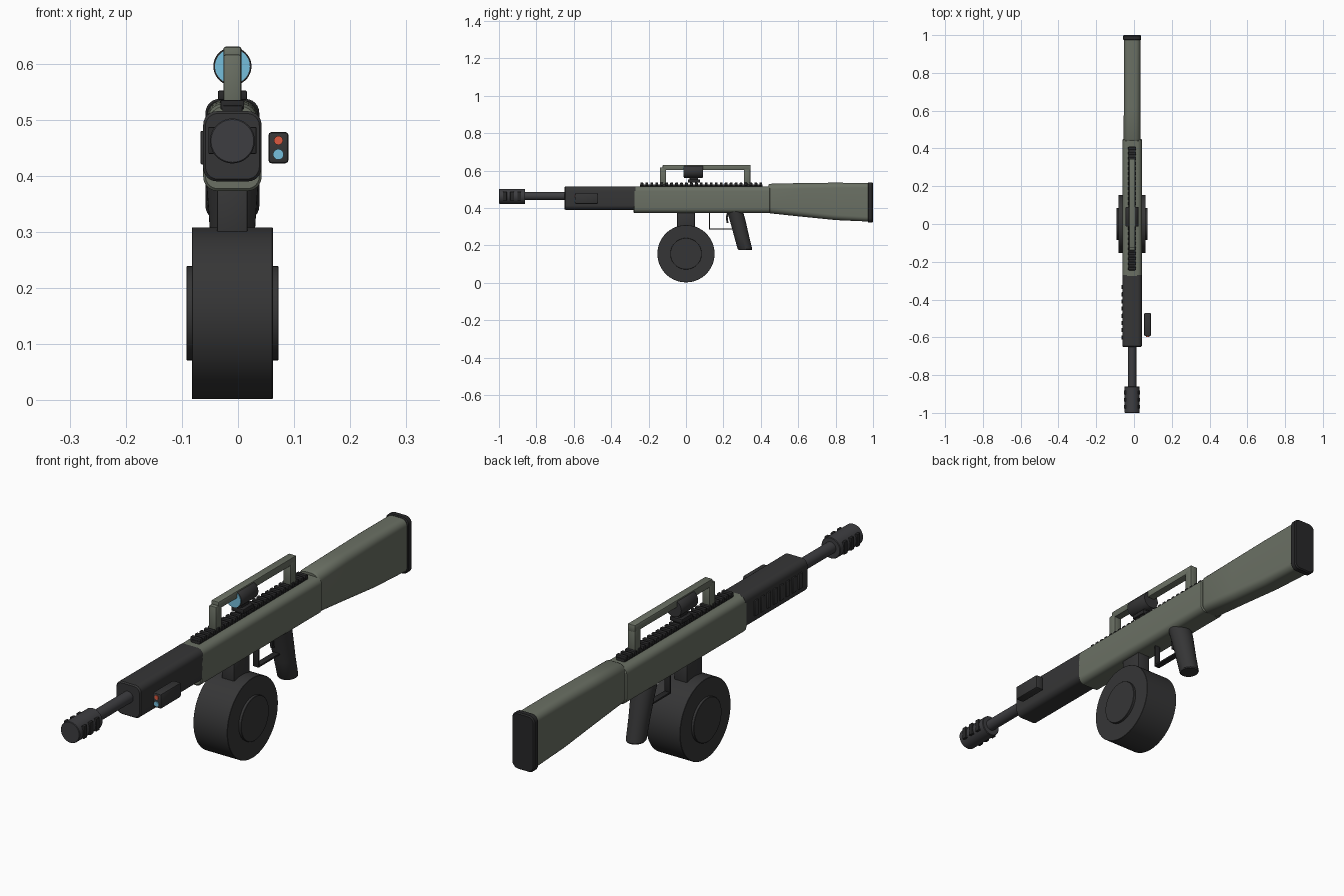
import bpy, bmesh, math
from mathutils import Vector

if "Cube" in bpy.data.objects:
    bpy.data.objects.remove(bpy.data.objects["Cube"])

CX = -0.01  # centre plane of the gun


def mat(name, rgb):
    m = bpy.data.materials.new(name)
    m.diffuse_color = (*rgb, 1)
    m.use_nodes = True
    m.node_tree.nodes["Principled BSDF"].inputs["Base Color"].default_value = m.diffuse_color
    return m


OLIVE = mat("olive", (0.145, 0.162, 0.127))
DARK = mat("dark", (0.036, 0.036, 0.037))
BLACK = mat("black", (0.021, 0.021, 0.022))
STEEL = mat("steel", (0.048, 0.048, 0.053))
BLUE = mat("blue_glass", (0.18, 0.52, 0.72))
RED = mat("red_glass", (0.72, 0.1, 0.05))


def finish(bm, name, material):
    bmesh.ops.recalc_face_normals(bm, faces=bm.faces)
    me = bpy.data.meshes.new(name)
    bm.to_mesh(me)
    bm.free()
    ob = bpy.data.objects.new(name, me)
    bpy.context.collection.objects.link(ob)
    me.materials.append(material)
    bpy.ops.object.select_all(action='DESELECT')
    ob.select_set(True)
    bpy.context.view_layer.objects.active = ob
    bpy.ops.object.shade_smooth_by_angle(angle=math.radians(35))
    return ob


def skin(name, rings, material):
    """Closed loft through rings with equal point counts."""
    bm = bmesh.new()
    loops = [[bm.verts.new(p) for p in r] for r in rings]
    n = len(loops[0])
    for a, b in zip(loops, loops[1:]):
        for i in range(n):
            bm.faces.new((a[i], a[(i + 1) % n], b[(i + 1) % n], b[i]))
    bm.faces.new(loops[0])
    bm.faces.new(loops[-1])
    return finish(bm, name, material)


def rounded(name, sections, material, x=CX, seg=6):
    """Sections along y: (y, z_low, z_high, half_width, corner_radius)."""
    rings = []
    for y, z0, z1, w, r in sections:
        ring = []
        for k, (sx, z) in enumerate(((1, z1 - r), (-1, z1 - r), (-1, z0 + r), (1, z0 + r))):
            for i in range(seg + 1):
                a = math.pi / 2 * (k + i / seg)
                ring.append((x + sx * (w - r) + r * math.cos(a), y, z + r * math.sin(a)))
        rings.append(ring)
    return skin(name, rings, material)


def round_part(name, profile, z, material, x=CX, axis='Y', n=48):
    """Turned part: profile of (position along axis, radius)."""
    rings = []
    for t, r in profile:
        ring = []
        for i in range(n):
            a = 2 * math.pi * i / n
            u, v = r * math.cos(a), r * math.sin(a)
            ring.append((x + u, t, z + v) if axis == 'Y' else (x + t, u, z + v))
        rings.append(ring)
    return skin(name, rings, material)


def box(name, x, y, z, material, bevel=0.003):
    """Box from (min, max) ranges."""
    bm = bmesh.new()
    bmesh.ops.create_cube(bm, size=1)
    for v in bm.verts:
        v.co = Vector([(lo + hi) / 2 + c * (hi - lo) for c, (lo, hi) in zip(v.co, (x, y, z))])
    if bevel:
        bmesh.ops.bevel(bm, geom=bm.edges[:], offset=bevel, segments=2, affect='EDGES', profile=0.5)
    return finish(bm, name, material)


# receiver, handguard, stock and butt pad
rounded("receiver", [(-0.28, 0.377, 0.511, 0.048, 0.022), (-0.276, 0.373, 0.515, 0.052, 0.025),
                     (0.446, 0.373, 0.515, 0.052, 0.025), (0.45, 0.377, 0.511, 0.048, 0.022)], OLIVE)
rounded("handguard", [(-0.65, 0.394, 0.511, 0.048, 0.022), (-0.645, 0.39, 0.515, 0.052, 0.024),
                      (-0.27, 0.39, 0.515, 0.052, 0.024)], DARK)
rounded("stock", [(0.44, 0.376, 0.524, 0.043, 0.03), (0.45, 0.371, 0.529, 0.045, 0.03),
                  (0.62, 0.353, 0.533, 0.044, 0.03), (0.8, 0.335, 0.535, 0.044, 0.028),
                  (0.978, 0.327, 0.533, 0.044, 0.025)], OLIVE)
rounded("butt_pad", [(0.973, 0.324, 0.534, 0.045, 0.025), (0.977, 0.321, 0.537, 0.048, 0.025),
                     (0.995, 0.321, 0.537, 0.048, 0.025), (1.0, 0.325, 0.533, 0.044, 0.022)], BLACK)

# barrel and muzzle brake with raised side vents
round_part("barrel", [(-0.88, 0.022), (-0.63, 0.022)], 0.464, STEEL)
round_part("muzzle_brake", [(-1.0, 0.038), (-0.998, 0.04), (-0.862, 0.04), (-0.86, 0.038)], 0.462, STEEL)
for s in (-1, 1):
    for i in range(3):
        y = -0.968 + i * 0.038
        xs = sorted((CX + s * 0.032, CX + s * 0.043))
        box("muzzle_vent", xs, (y - 0.01, y + 0.01), (0.439, 0.487), BLACK, 0.002)

# handguard ribs on the left side
for i in range(8):
    y = -0.60 + i * 0.038
    box("handguard_rib", (-0.067, -0.055), (y - 0.011, y + 0.011), (0.42, 0.48), DARK)

# aiming module beside the handguard
box("aiming_module", (0.054, 0.09), (-0.594, -0.47), (0.422, 0.478), DARK, 0.006)
round_part("red_emitter", [(-0.597, 0.008), (-0.585, 0.008)], 0.463, RED, x=0.072, n=24)
round_part("blue_emitter", [(-0.597, 0.0095), (-0.585, 0.0095)], 0.438, BLUE, x=0.072, n=24)

# toothed top rail
box("rail_base", (CX - 0.018, CX + 0.018), (-0.245, 0.41), (0.505, 0.525), BLACK, 0.002)
for i in range(25):
    y = -0.236 + i * 0.0265
    box("rail_tooth", (CX - 0.021, CX + 0.021), (y - 0.0075, y + 0.0075), (0.518, 0.535), BLACK, 0.002)

# carry handle
box("handle_bar", (CX - 0.016, CX + 0.016), (-0.125, 0.345), (0.602, 0.63), OLIVE, 0.004)
for y in (-0.123, 0.327):
    box("handle_post", (CX - 0.016, CX + 0.016), (y - 0.017, y + 0.017), (0.525, 0.616), OLIVE, 0.004)

# scope, lens and clamp under the handle
round_part("scope_tube", [(-0.012, 0.033), (-0.01, 0.034), (0.088, 0.034), (0.09, 0.033)], 0.595, DARK)
round_part("scope_lens", [(-0.0145, 0.031), (-0.008, 0.031)], 0.595, BLUE)
box("scope_clamp", (CX - 0.026, CX + 0.026), (0.01, 0.075), (0.535, 0.552), BLACK)
box("scope_neck", (CX - 0.012, CX + 0.012), (0.02, 0.065), (0.545, 0.57), BLACK)

# drum magazine, hub plates and feed tower
round_part("drum", [(-0.072, 0.152), (-0.071, 0.153), (0.071, 0.153), (0.072, 0.152)],
           0.155, DARK, axis='X', n=64)
round_part("drum_hub", [(-0.082, 0.083), (-0.081, 0.084), (0.081, 0.084), (0.082, 0.083)],
           0.155, DARK, axis='X')
box("feed_tower", (CX - 0.027, CX + 0.027), (-0.047, 0.047), (0.285, 0.38), DARK)

# slanted pistol grip
grip = []
for z, y, ry, rx in ((0.382, 0.262, 0.043, 0.046), (0.33, 0.277, 0.042, 0.042),
                     (0.25, 0.297, 0.04, 0.037), (0.18, 0.315, 0.039, 0.035), (0.176, 0.316, 0.036, 0.032)):
    grip.append([(CX + rx * math.cos(i * math.pi / 16), y + ry * math.sin(i * math.pi / 16), z)
                 for i in range(32)])
skin("pistol_grip", grip, DARK)

# trigger guard and trigger
box("guard_front", (CX - 0.012, CX + 0.012), (0.122, 0.129), (0.285, 0.38), BLACK, 0.001)
box("guard_bottom", (CX - 0.012, CX + 0.012), (0.122, 0.262), (0.284, 0.291), BLACK, 0.001)
trigger = [[(CX + sx * 0.005, y + sy * 0.005, z) for sx, sy in ((1, 1), (-1, 1), (-1, -1), (1, -1))]
           for y, z in ((0.225, 0.38), (0.218, 0.35), (0.222, 0.32))]
skin("trigger", trigger, BLACK)
